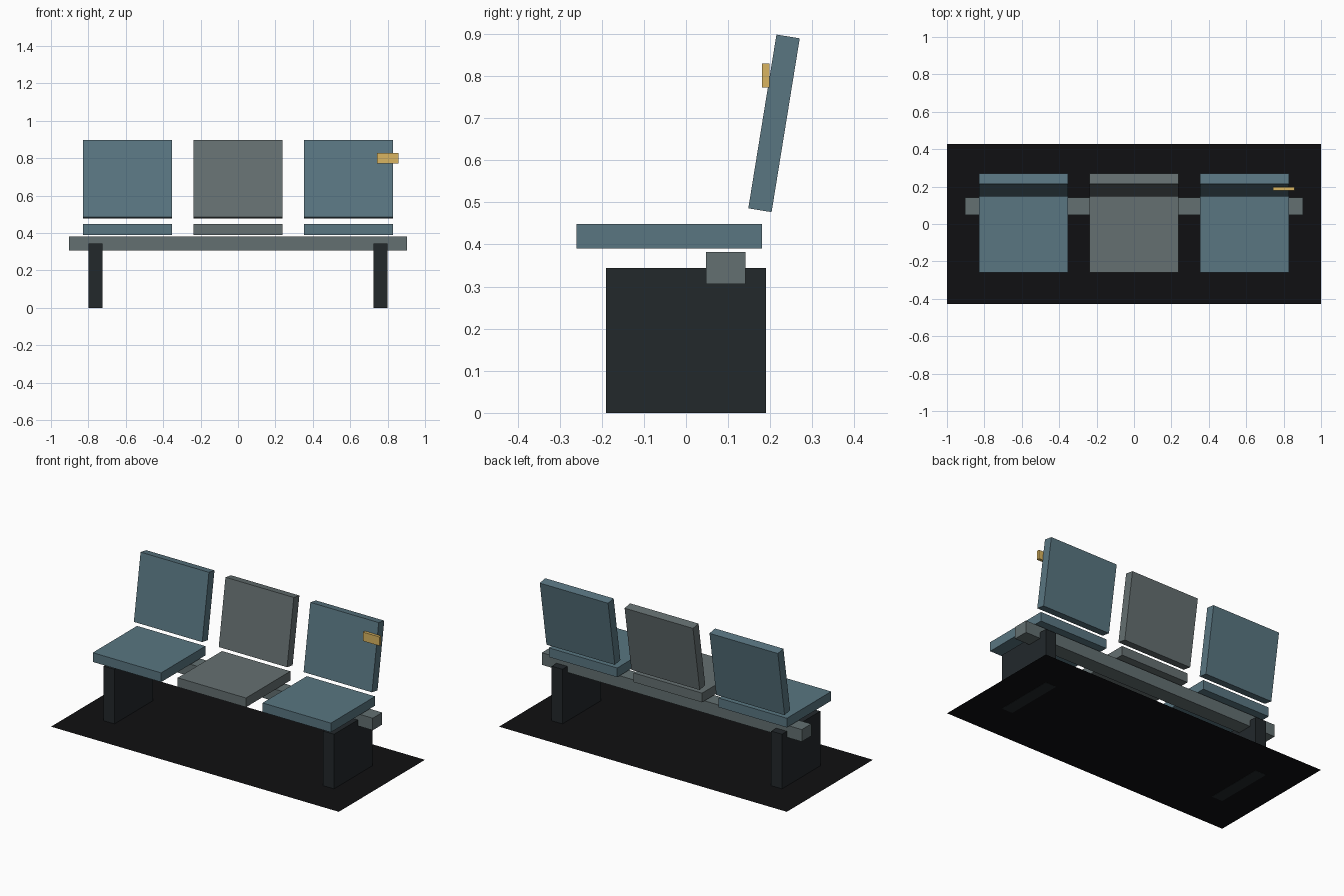
import bpy
import math

default = bpy.data.objects.get("Cube")
if default:
    bpy.data.objects.remove(default, do_unlink=True)


def material(name, r, g, b):
    mat = bpy.data.materials.new(name)
    mat.use_nodes = True
    mat.diffuse_color = (r, g, b, 1)
    shader = mat.node_tree.nodes["Principled BSDF"]
    shader.inputs["Base Color"].default_value = (r, g, b, 1)
    shader.inputs["Roughness"].default_value = 0.8
    return mat


def box(name, center, size, mat, tilt=0):
    bpy.ops.mesh.primitive_cube_add(size=1, location=center)
    obj = bpy.context.object
    obj.name = name
    obj.scale = size
    bpy.ops.object.transform_apply(location=False, rotation=False, scale=True)
    obj.rotation_euler.x = math.radians(tilt)
    obj.data.materials.append(mat)
    return obj


blue = material("blue_upholstery", 0.10, 0.18, 0.22)
grey = material("grey_upholstery", 0.13, 0.16, 0.165)
steel = material("beam_steel", 0.125, 0.16, 0.165)
dark = material("dark_leg", 0.016, 0.021, 0.024)
black = material("black_floor", 0.005, 0.005, 0.006)
gold = material("gold_tag", 0.70, 0.46, 0.12)

# Thin floor sheet, just above the leg bottoms
bpy.ops.mesh.primitive_plane_add(size=1, location=(0, 0, 0.001))
floor = bpy.context.object
floor.name = "floor_sheet"
floor.scale = (2, 0.855, 1)
bpy.ops.object.transform_apply(location=False, rotation=False, scale=True)
floor.data.materials.append(black)

# Slab legs and the beam that carries the seats
for side, label in ((-1, "right"), (1, "left")):
    box(label + "_leg", (side * 0.763, 0, 0.172), (0.075, 0.38, 0.344), dark)
box("support_beam", (0, 0.094, 0.344), (1.807, 0.094, 0.076), steel)

# Three seats, each a flat pad and a reclined back
for i, (label, mat) in enumerate((("right", blue), ("middle", grey), ("left", blue))):
    x = (i - 1) * 0.59
    box(label + "_seat", (x, -0.04, 0.419), (0.475, 0.44, 0.058), mat)
    box(label + "_backrest", (x, 0.209, 0.6875), (0.475, 0.056, 0.418), mat, tilt=-9.2)

# Small tag on the left backrest
box("backrest_tag", (0.80, 0.189, 0.801), (0.114, 0.018, 0.056), gold)
